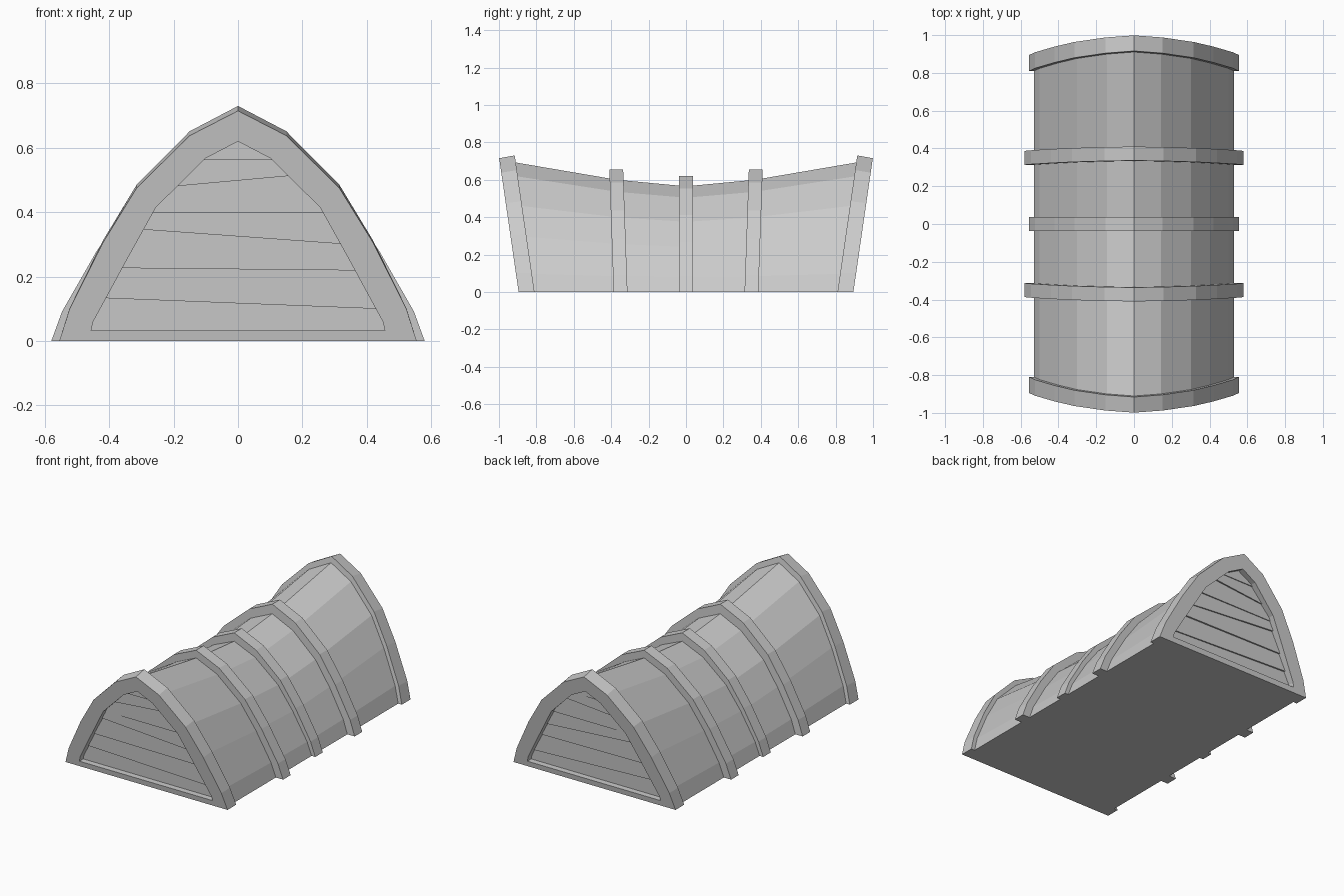
import bpy, bmesh
from mathutils import Vector

if "Cube" in bpy.data.objects:
    bpy.data.objects.remove(bpy.data.objects["Cube"], do_unlink=True)

grey = bpy.data.materials.new("weathered_grey")
grey.use_nodes = True
grey.diffuse_color = (0.6, 0.6, 0.6, 1)
grey.node_tree.nodes["Principled BSDF"].inputs["Base Color"].default_value = (0.6, 0.6, 0.6, 1)

# Half profiles (x, z) from the ground to the ridge
ARCH = [(0.555, 0), (0.523, 0.1), (0.42, 0.305), (0.315, 0.475), (0.15, 0.638), (0, 0.715)]
OPENING = [(0.456, 0.033), (0.45, 0.06), (0.34, 0.262), (0.255, 0.415), (0.1, 0.568), (0, 0.62)]
END_Y, LEAN = 0.895, 0.145


def mirrored(half):
    return half + [(-x, z) for x, z in reversed(half[:-1])]


def scaled_arch(width, height):
    return mirrored([(x * width / 0.555, z * height / 0.715) for x, z in ARCH])


def finish(name, bm):
    bmesh.ops.recalc_face_normals(bm, faces=bm.faces)
    mesh = bpy.data.meshes.new(name)
    bm.to_mesh(mesh)
    bm.free()
    mesh.materials.append(grey)
    obj = bpy.data.objects.new(name, mesh)
    bpy.context.collection.objects.link(obj)
    return obj


def loft(name, loops, ring=False):
    """Skin a row of loops; cap the ends, or join last to first for a ring."""
    bm = bmesh.new()
    rows = [[bm.verts.new(p) for p in loop] for loop in loops]
    pairs = list(zip(rows, rows[1:]))
    if ring:
        pairs.append((rows[-1], rows[0]))
    else:
        bm.faces.new(rows[0])
        bm.faces.new(rows[-1])
    for a, b in pairs:
        for i in range(len(a)):
            j = (i + 1) % len(a)
            bm.faces.new((a[i], a[j], b[j], b[i]))
    return finish(name, bm)


def section(profile, y, lean):
    return [(x, y + lean * z, z) for x, z in profile]


def end_point(x, z, depth, side):
    """Place a gable point at a depth behind the leaning end plane."""
    z *= 1 + 0.25 * depth
    return Vector((x, side * (END_Y + LEAN * z - depth), z))


# Sagging roof body
stations = [(-0.825, -LEAN, 0.695), (-0.345, -0.04, 0.6), (0, 0, 0.565),
            (0.345, 0.04, 0.6), (0.825, LEAN, 0.695)]
loft("roof_body", [section(scaled_arch(0.53, h), y, lean) for y, lean, h in stations])

# Raised ribs over the roof
for name, y, lean, width, height in [("front_rib", -0.35, -0.035, 0.58, 0.655),
                                     ("middle_rib", 0, 0, 0.555, 0.62),
                                     ("back_rib", 0.35, 0.035, 0.58, 0.655)]:
    arch = scaled_arch(width, height)
    loft(name, [section(arch, y + d, lean) for d in (-0.037, 0.037)])

# Lower edges of the gable planks: height at the centre and slope
SEAMS = [(0.025, 0), (0.116, -0.039), (0.221, -0.01), (0.322, -0.072),
         (0.395, 0), (0.494, 0.09), (0.558, 0), (0.7, 0)]


def plank(name, side, low, high):
    bm = bmesh.new()
    bm.faces.new([bm.verts.new((x * 1.01, 0, z)) for x, z in mirrored(OPENING)])
    # Trim the opening shape between two seams
    for (height, slope), keep in ((low, 1), (high, -1)):
        bmesh.ops.bisect_plane(bm, geom=bm.verts[:] + bm.edges[:] + bm.faces[:],
                               plane_co=(0, 0, height), plane_no=(-slope * keep, 0, keep),
                               clear_inner=True)
    outline = [v.co.copy() for v in bm.faces[:][0].verts]
    bm.free()
    # Weatherboard wedge: the lower edge stands proud
    front = [end_point(p.x, p.z, 0.036 + 0.1 * (p.z - low[0] - low[1] * p.x), side) for p in outline]
    back = [end_point(p.x, p.z, 0.075, side) for p in outline]
    loft(name, [front, back])


# Leaning gable frames with boarded openings
for label, side in (("front", -1), ("back", 1)):
    outer, inner = mirrored(ARCH), mirrored(OPENING)
    loft(label + "_gable_frame",
         [[end_point(x, z, depth, side) for x, z in shape]
          for shape, depth in ((outer, 0), (inner, 0), (inner, 0.085), (outer, 0.085))], ring=True)
    for i, (low, high) in enumerate(zip(SEAMS, SEAMS[1:])):
        plank(f"{label}_gable_plank_{i + 1}", side, low, high)
